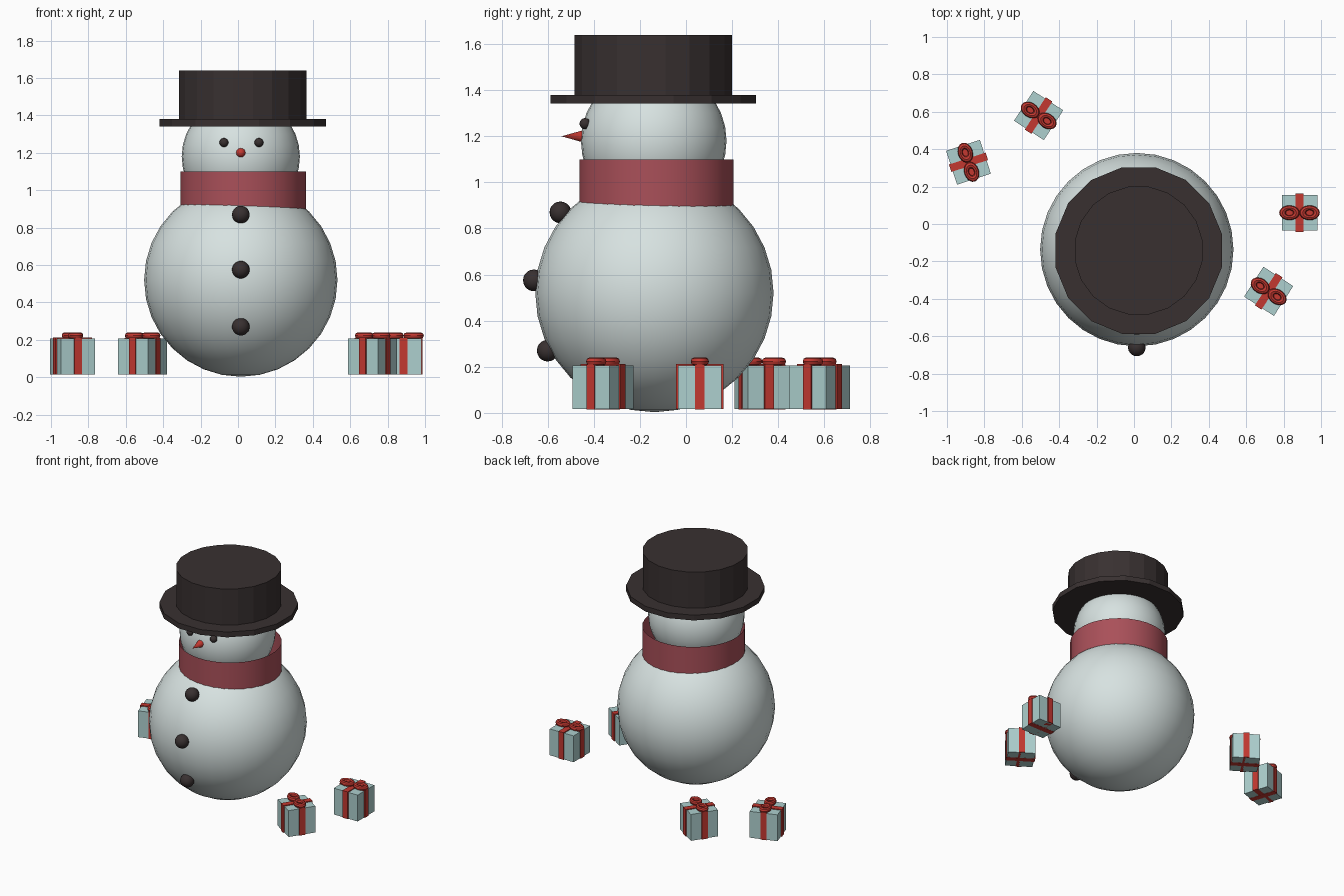
import bpy
import math
from mathutils import Matrix, Vector

if "Cube" in bpy.data.objects:
    bpy.data.objects.remove(bpy.data.objects["Cube"], do_unlink=True)


def material(name, rgb):
    mat = bpy.data.materials.new(name)
    mat.use_nodes = True
    colour = (*rgb, 1)
    mat.diffuse_color = colour
    mat.node_tree.nodes["Principled BSDF"].inputs["Base Color"].default_value = colour
    return mat


SNOW = material("snow white", (0.68, 0.76, 0.75))
COAL = material("charcoal", (0.04, 0.03, 0.03))
WOOL = material("scarf red", (0.40, 0.08, 0.10))
RED = material("bright red", (0.55, 0.04, 0.03))
PAPER = material("pale blue paper", (0.42, 0.63, 0.62))


def finish(name, mat, smooth=False):
    ob = bpy.context.object
    ob.name = name
    ob.data.materials.append(mat)
    if smooth:
        bpy.ops.object.shade_smooth_by_angle(angle=math.radians(35))
    return ob


def ball(name, loc, r, mat, segments=32, rings=16):
    bpy.ops.mesh.primitive_uv_sphere_add(segments=segments, ring_count=rings, radius=r, location=loc)
    return finish(name, mat, True)


def drum(name, x, y, z0, z1, r, mat, sides, cap="NGON", smooth=False):
    bpy.ops.mesh.primitive_cylinder_add(vertices=sides, radius=r, depth=z1 - z0, end_fill_type=cap,
                                        location=(x, y, (z0 + z1) / 2),
                                        rotation=(0, 0, math.pi / sides))
    return finish(name, mat, smooth)


def block(name, size, loc, mat):
    bpy.ops.mesh.primitive_cube_add(size=1, location=loc)
    ob = finish(name, mat)
    ob.data.transform(Matrix.Diagonal((*size, 1)))
    return ob


# Snow balls
ball("body", (0.015, -0.137, 0.52), 0.517, SNOW)
ball("head", (0.015, -0.14, 1.18), 0.316, SNOW)

# Scarf, an open band around the neck
drum("scarf", 0.028, -0.128, 0.895, 1.1, 0.336, WOOL, 32, "NOTHING", True)

# Top hat
drum("hat_brim", 0.025, -0.142, 1.342, 1.38, 0.454, COAL, 16)
drum("hat_crown", 0.025, -0.142, 1.38, 1.64, 0.346, COAL, 20)

# Face
for side, x in (("right", -0.075), ("left", 0.112)):
    ball(side + "_eye", (x, -0.438, 1.255), 0.024, COAL, 16, 8)
bpy.ops.mesh.primitive_cone_add(vertices=16, radius1=0.028, depth=0.1, location=(0.015, -0.49, 1.2),
                                rotation=(math.pi / 2, 0, 0))
finish("nose", RED, True)

# Buttons
for name, y, z in (("top", -0.545, 0.87), ("middle", -0.66, 0.575), ("bottom", -0.6, 0.27)):
    ball(name + "_button", (0.015, y, z), 0.047, COAL, 20, 10)


# Presents: box, crossed ribbon bands and a two-loop bow
def present(name, x, y, degrees):
    parts = [
        block(name + "_box", (0.19, 0.19, 0.19), (0, 0, 0.111), PAPER),
        block(name + "_long_ribbon", (0.042, 0.206, 0.196), (0, 0, 0.114), RED),
        block(name + "_cross_ribbon", (0.202, 0.042, 0.196), (0, 0, 0.113), RED),
    ]
    for side in (-1, 1):
        bpy.ops.mesh.primitive_torus_add(major_segments=20, minor_segments=8,
                                         major_radius=0.036, minor_radius=0.017,
                                         location=(side * 0.054, 0, 0.223))
        loop = finish(name + ("_right_loop" if side < 0 else "_left_loop"), RED, True)
        loop.data.transform(Matrix.Diagonal((1.03, 0.74, 1, 1)))
        parts.append(loop)
    turn = Matrix.Rotation(math.radians(degrees), 4, "Z")
    for part in parts:
        part.location = turn @ part.location + Vector((x, y, 0))
        part.rotation_euler.z = math.radians(degrees)


present("far_right_present", -0.885, 0.33, 108)
present("back_right_present", -0.51, 0.58, -33)
present("far_left_present", 0.885, 0.06, 0)
present("front_left_present", 0.72, -0.36, -33)
